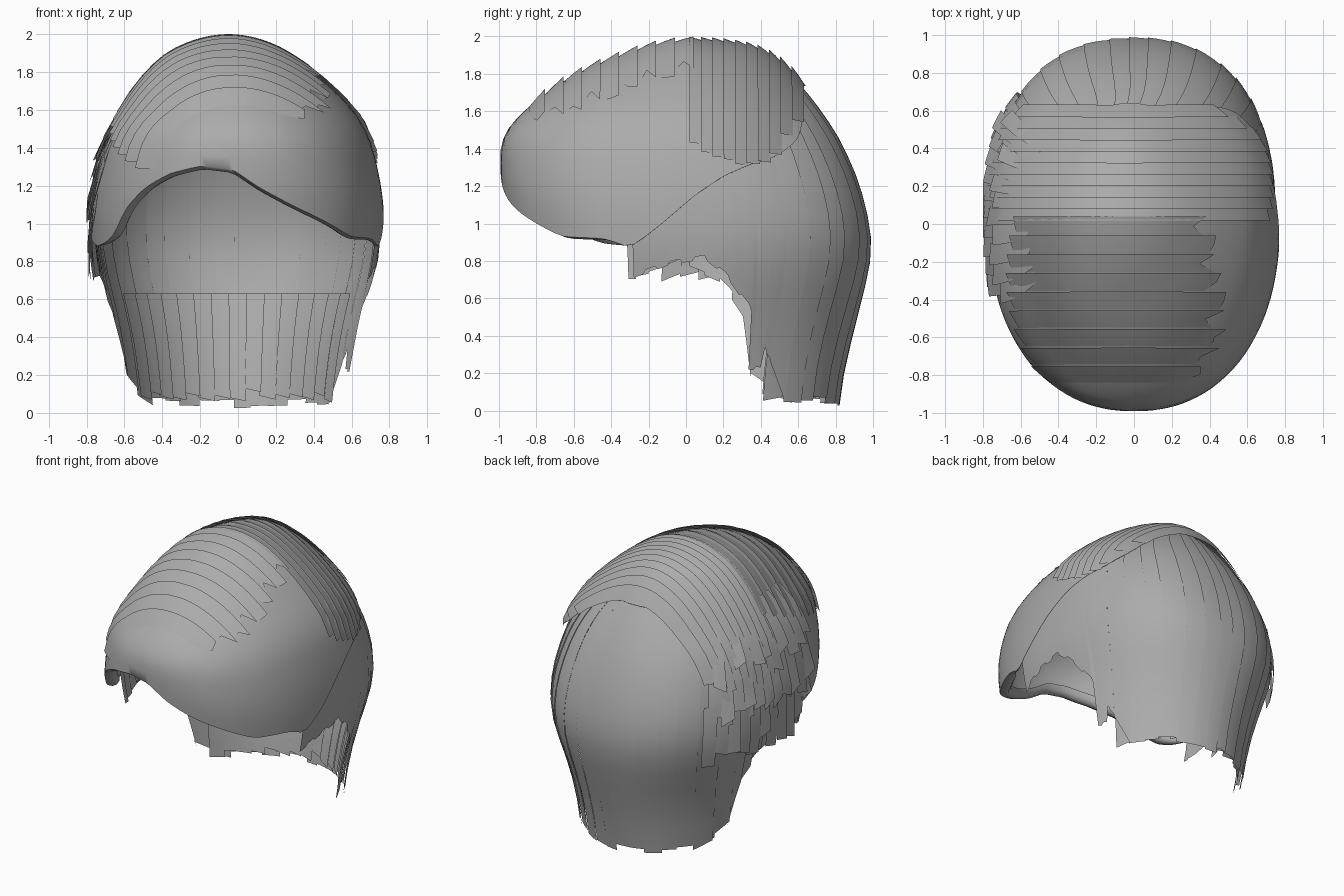
import bpy, math, random
from mathutils import Vector

if "Cube" in bpy.data.objects:
    bpy.data.objects.remove(bpy.data.objects["Cube"])

random.seed(4)
mat = bpy.data.materials.new("hair grey")
mat.diffuse_color = (0.41, 0.41, 0.41, 1)
mat.use_nodes = True
mat.node_tree.nodes["Principled BSDF"].inputs["Base Color"].default_value = mat.diffuse_color

# Horizontal sections of the hair volume: height, front y, back y, half width, squareness
SECT = [(1.955, .05, .05, 0, 2), (1.93, -.17, .33, .16, 2), (1.88, -.33, .45, .28, 2),
        (1.78, -.58, .57, .415, 2.05), (1.6, -.84, .72, .58, 2.1), (1.45, -.97, .82, .675, 2.2),
        (1.2, -.97, .93, .735, 2.35), (1.0, -.93, .98, .755, 2.4), (.82, -.9, .995, .75, 2.3),
        (.6, -.9, .94, .7, 2.15), (.4, -.9, .89, .66, 2), (.2, -.9, .84, .63, 2), (0, -.9, .81, .6, 2)]
TOP, CY = 1.955, .05


def interp(table, x):
    """Linear lookup in a table of (key, value...) rows with rising keys."""
    for a, b in zip(table, table[1:]):
        if x <= b[0]:
            t = max(0, (x - a[0]) / (b[0] - a[0]))
            return [p + (q - p) * t for p, q in zip(a[1:], b[1:])]
    return list(table[-1][1:])


USECT = [(math.sqrt(TOP - r[0]),) + r[1:] for r in SECT]


def section(u):
    """Section lookup, softened a little so the profile has no kinks."""
    rows = [interp(USECT, max(0, u + d)) for d in (-.04, 0, .04)] if u > .1 else [interp(USECT, u)]
    return [sum(c) / len(rows) for c in zip(*rows)]


def push(p, off):
    """Move a point outward and keep it inside the overall size."""
    d = (p - Vector((0, CY, min(p.z, 1.0)))).normalized()
    p = p + d * off
    p.x -= .05 * max(0, min(1, (p.z - 1.6) / .3))
    return Vector((max(-.8, min(.8, p.x)), max(-1, min(1, p.y)), max(.02, min(2, p.z))))


def around(deg, z, off=0):
    """Point on the hair volume at an angle (0 = right, 90 = back)."""
    yf, yb, w, n = section(math.sqrt(max(0, TOP - z)))
    c, s = math.cos(math.radians(deg)), math.sin(math.radians(deg))
    k = (abs(c) ** n + abs(s) ** n) ** (-1 / n)
    return push(Vector((w * c * k, CY + s * k * ((yb - CY) if s > 0 else (CY - yf)), z)), off)


def levels(z0, z1, n):
    u0, u1 = math.sqrt(max(0, TOP - z0)), math.sqrt(TOP - z1)
    return [TOP - (u0 + (u1 - u0) * i / n) ** 2 for i in range(n + 1)]


def build(name, patches, angle=40):
    """Join several point grids into one smooth object."""
    vs, fs = [], []
    for rows in patches:
        b, m = len(vs), len(rows[0])
        vs += [p for r in rows for p in r]
        quads = [(b + i * m + j, b + i * m + j + 1, b + (i + 1) * m + j + 1, b + (i + 1) * m + j)
                 for i in range(len(rows) - 1) for j in range(m - 1)]
        facing = 0
        for q in quads:
            a, e, f, g = [vs[i] for i in q]
            facing += (f - a).cross(g - e).dot((a + f) / 2 - Vector((0, CY, .8)))
        fs += quads if facing > 0 else [q[::-1] for q in quads]
    me = bpy.data.meshes.new(name)
    me.from_pydata([tuple(v) for v in vs], [], fs)
    me.validate()
    me.materials.append(mat)
    ob = bpy.data.objects.new(name, me)
    bpy.context.collection.objects.link(ob)
    bpy.ops.object.select_all(action='DESELECT')
    ob.select_set(True)
    bpy.context.view_layer.objects.active = ob
    bpy.ops.object.shade_smooth_by_angle(angle=math.radians(angle))


# Fringe and top: one large swept shell with a lower edge that rises and falls
FRINGE = [(-160, .88), (-150, .9), (-143, .95), (-137, 1.08), (-128, 1.19), (-118, 1.26),
          (-105, 1.3), (-92, 1.28), (-82, 1.19), (-68, 1.09), (-55, 1.01), (-43, .93),
          (-28, .92), (-20, .87), (-10, 1.0), (0, 1.15), (10, 1.25), (20, 1.31), (30, 1.35),
          (42, 1.44), (56, 1.62), (70, 1.72), (115, 1.72), (135, 1.5), (150, 1.2), (175, .95), (200, .88)]
cols = []
for i in range(121):
    a = -160 + 3 * i
    low = sum(interp(FRINGE, a + d)[0] for d in (-2, 0, 2)) / 3
    col = [around(a, z, .022) for z in levels(TOP, low, 22)]
    roll = max(0, min(1, (70 - abs(a + 90)) / 15))      # rolled-under edge at the front
    for dep, up in ((.03, -.01), (.06, 0), (.08, .03), (.08, .07)):
        col.append(around(a, low + up * roll, .022 - dep * roll - .002))
    cols.append(col)
build("fringe_and_top", [cols], 60)

# Back and sides: overlapping vertical strands down to a ragged hem
HEM = [(-20, .71), (-8, .78), (3, .81), (10, .72), (15, .62), (20, .53), (21, .22),
       (26, .21), (27, .32), (31, .26), (34, .06), (90, .04), (146, .06), (152, .18), (158, .19),
       (162, .5), (170, .68), (186, .8), (194, .74), (200, .72)]


def strand(a0, a1, z0, low0, low1, off0, off1, n=16, flick=0):
    rows = []
    for k in range(4):
        t = k / 3
        zs = levels(z0, low0 + (low1 - low0) * t, n)
        o = off0 + (off1 - off0) * t
        rows.append([around(a0 + (a1 - a0) * t, z, o + flick * (i / n) ** 3)
                     for i, z in enumerate(zs)])
    return rows


# the right side is one smooth panel
panel = []
for i in range(51):
    hem = interp(HEM, -20 + i)[0] + .02 * ((i // 4) % 2)
    panel.append([around(-20 + i, z, -.003) for z in levels(1.8, hem, 20)])
build("right_side_panel", [panel], 60)

patches, a = [], 30
while a < 200:
    w = min(random.uniform(7, 11) if a < 150 else random.uniform(4, 5), 201 - a)
    j = random.uniform(-.02, .03)
    patches.append(strand(a, a + w + .6, 1.8, interp(HEM, a)[0] + j,
                          interp(HEM, a + w)[0] + j, -.004, .003))
    a += w
build("back_and_left_strands", patches)

# Nape: a shorter inner layer under the back
patches = []
for i in range(15):
    a = 30 + i * 8
    j = random.uniform(.05, .11)
    patches.append(strand(a, a + 9, .63, j, j + .02, -.04, -.03, 6))
build("nape_inner_strands", patches)


# Crown: strands lying across the head from the left side to the right
def arc(y, right, left, off, n=14):
    back = y > CY
    ut = 0
    while ut < 1:
        yf, yb, w, _ = section(ut)
        if w > 0 and (yb >= y if back else yf <= y):
            break
        ut += .002
    pts = []
    for i in range(2 * n + 1):
        k = i / n - 1
        end = math.sqrt(TOP - (left if k < 0 else right))
        u = ut + max(.02, end - ut) * k * k
        yf, yb, w, p = section(u)
        s = abs(y - CY) / max(.001, (yb - CY) if back else (CY - yf))
        x = w * max(0, 1 - min(1, s) ** p) ** (1 / p)
        pts.append(push(Vector((math.copysign(x, k), y, TOP - u * u)), off))
    return pts


patches = []
for i in range(10):                                   # side-swept strands behind the fringe
    y = .02 + i * .058
    r = max(1.31, 1.42 - .5 * y, 1.33 + 1.7 * (y - .42)) + random.uniform(-.02, .02)
    l = random.uniform(1.0, 1.3)
    patches.append([arc(y + .075 * k / 2, r, l, .043 - .01 * k) for k in range(3)])
for i in range(9):                                    # short strands along the fringe top
    y = -.82 + i * .095
    z = 1.48 + .035 * i
    patches.append([arc(y + .1 * k / 2, z + random.uniform(.02, .1), z - .2, .023 + .011 * k)
                    for k in range(3)])
build("crown_strands", patches)

# Left side: short choppy locks in layers, tips flicked outward
patches = []
for layer, (z0, drop) in enumerate(((1.15, .38), (1.42, .38), (1.66, .36))):
    for i in range(11):
        a = 140 + i * 5.5 + layer * 2
        low = z0 - drop + random.uniform(-.05, .06)
        if a > 193:
            low = max(low, .93)
        patches.append(strand(a, a + 6, z0, low, low + random.uniform(-.05, .05),
                              .02, .034, 6, random.uniform(.0, .035)))
build("left_choppy_locks", patches)
